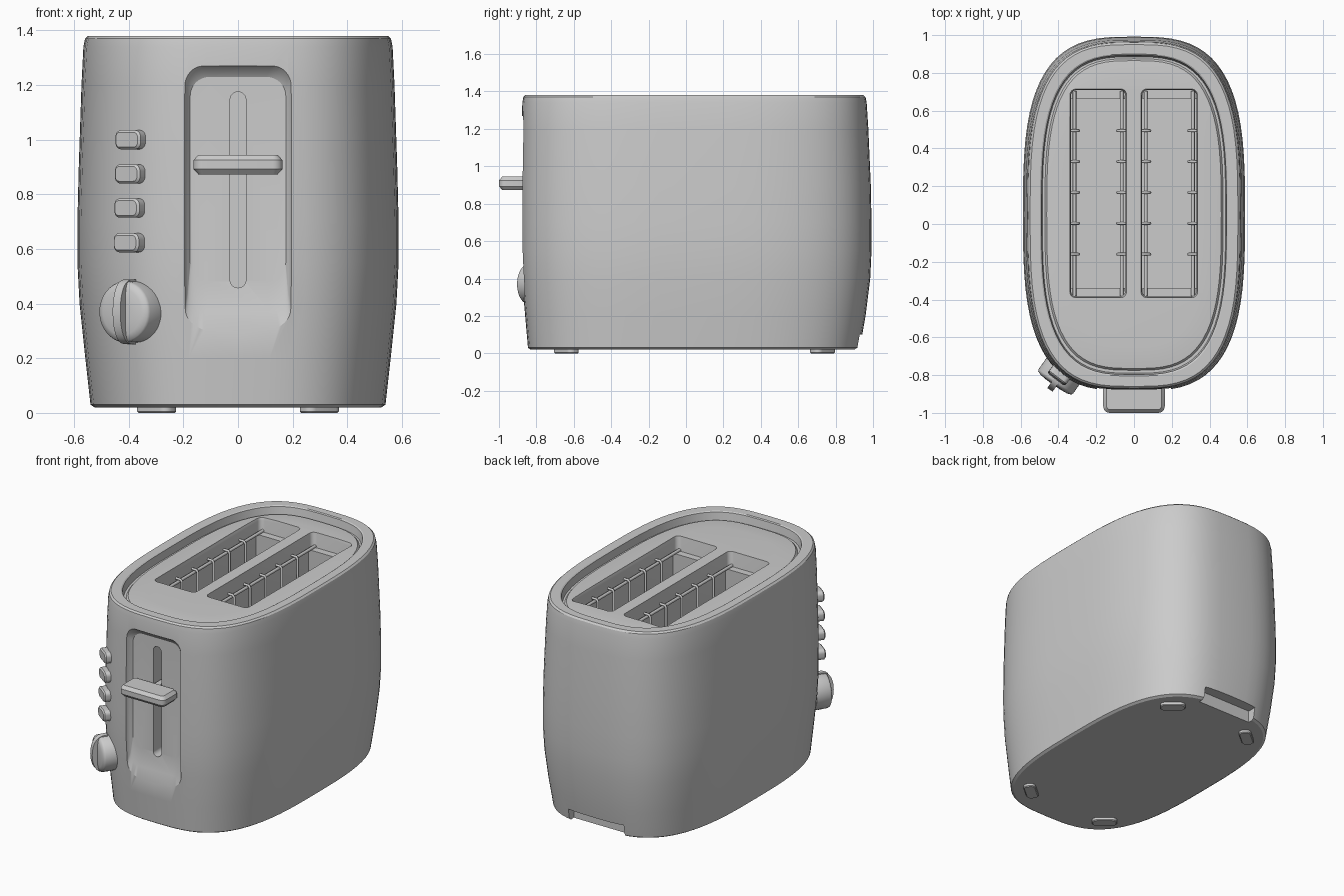
import bpy, bmesh, math
from mathutils import Matrix, Vector

if "Cube" in bpy.data.objects:
    bpy.data.objects.remove(bpy.data.objects["Cube"])

grey = bpy.data.materials.new("grey")
grey.diffuse_color = (0.6, 0.6, 0.6, 1)
grey.use_nodes = True
grey.node_tree.nodes["Principled BSDF"].inputs["Base Color"].default_value = grey.diffuse_color
N = 72


def finish(name, bm, angle=35):
    bmesh.ops.recalc_face_normals(bm, faces=bm.faces)
    me = bpy.data.meshes.new(name)
    bm.to_mesh(me)
    bm.free()
    ob = bpy.data.objects.new(name, me)
    bpy.context.collection.objects.link(ob)
    me.materials.append(grey)
    smooth(ob, angle)
    return ob


def smooth(ob, angle=35):
    bpy.ops.object.select_all(action='DESELECT')
    ob.select_set(True)
    bpy.context.view_layer.objects.active = ob
    bpy.ops.object.shade_smooth_by_angle(angle=math.radians(angle))


def loft(bm, rings):
    """Skin a stack of equal-length rings and cap both ends."""
    vs = [[bm.verts.new(p) for p in r] for r in rings]
    n = len(vs[0])
    for a, b in zip(vs, vs[1:]):
        for i in range(n):
            j = (i + 1) % n
            bm.faces.new((a[i], a[j], b[j], b[i]))
    bm.faces.new(vs[0][::-1])
    bm.faces.new(vs[-1])


def rounded_rect(u0, u1, v0, v1, r, seg=6):
    pts = []
    for k, (u, v) in enumerate([(u1 - r, v1 - r), (u0 + r, v1 - r), (u0 + r, v0 + r), (u1 - r, v0 + r)]):
        for s in range(seg + 1):
            t = math.pi / 2 * (k + s / seg)
            pts.append((u + r * math.cos(t), v + r * math.sin(t)))
    return pts


def oval(z, a, yf, yb, n=3.1):
    cy, b = (yf + yb) / 2, (yb - yf) / 2
    pw = lambda c: math.copysign(abs(c) ** (2 / n), c)
    return [(a * pw(math.cos(t)), cy + b * pw(math.sin(t)), z)
            for t in (2 * math.pi * i / N for i in range(N))]


def plate(name, w, h, r, levels, mat):
    """Rounded slab: levels are (depth, inset) along local z."""
    bm = bmesh.new()
    loft(bm, [[(u, v, d) for u, v in rounded_rect(-w / 2 + i, w / 2 - i, -h / 2 + i, h / 2 - i, r - i)]
              for d, i in levels])
    bm.transform(mat)
    return finish(name, bm)


def box(name, x0, x1, y0, y1, z0, z1):
    bm = bmesh.new()
    bmesh.ops.create_cube(bm, size=1, matrix=Matrix.Translation(((x0 + x1) / 2, (y0 + y1) / 2, (z0 + z1) / 2))
                          @ Matrix.Diagonal((x1 - x0, y1 - y0, z1 - z0, 1)))
    return finish(name, bm)


def tube(name, pts, r):
    cu = bpy.data.curves.new(name, 'CURVE')
    cu.dimensions = '3D'
    cu.bevel_depth, cu.bevel_resolution, cu.use_fill_caps = r, 2, True
    sp = cu.splines.new('POLY')
    sp.points.add(len(pts) - 1)
    for p, q in zip(sp.points, pts):
        p.co = (*q, 1)
    cu.materials.append(grey)
    ob = bpy.data.objects.new(name, cu)
    bpy.context.collection.objects.link(ob)


# Body shell with rim, groove and slightly domed top panel
levels = [(.02, .525, -.83, .915), (.03, .54, -.845, .93), (.2, .559, -.86, .96), (.4, .58, -.877, .985),
          (.55, .588, -.884, .992), (.7, .588, -.885, .992), (.9, .583, -.885, .988), (1.2, .573, -.88, .975),
          (1.34, .566, -.875, .966), (1.37, .56, -.87, .96), (1.38, .55, -.86, .95), (1.38, .498, -.805, .9),
          (1.375, .49, -.798, .893), (1.325, .485, -.79, .885), (1.325, .472, -.775, .875), (1.338, .462, -.765, .865),
          (1.343, .42, -.72, .82), (1.346, .36, -.65, .76)]
bm = bmesh.new()
loft(bm, [oval(*l) for l in levels])
body = finish("body", bm)

# Cutters: front recess, lever slot, bread slots, cord notch
cutters = []
bm = bmesh.new()
loft(bm, [[(u, y, v) for u, v in rounded_rect(-w, w, z0, z1, .07, 8)]
          for y, w, z0, z1 in [(-1.05, .197, .285, 1.27), (-.872, .196, .285, 1.27),
                               (-.845, .185, .37, 1.25), (-.832, .175, .48, 1.23)]])
cutters.append(finish("recess_cutter", bm))
bm = bmesh.new()
loft(bm, [[(u, y, v) for u, v in rounded_rect(-.029, .029, .458, 1.175, .0285)] for y in (-1, -.74)])
cutters.append(finish("lever_slot_cutter", bm))
for cx in (-.19, .187):
    bm = bmesh.new()
    loft(bm, [[(u, v, z) for u, v in rounded_rect(cx - w, cx + w, -.385 + .145 - w, .71 - .145 + w, .03)]
              for z, w in [(.3, .144), (1.325, .144), (1.345, .15), (1.5, .15)]])
    cutters.append(finish("bread_slot_cutter", bm))
cutters.append(box("notch_cutter", -.2, .2, .87, 1.2, -.1, .1))
for c in cutters:
    m = body.modifiers.new("cut", 'BOOLEAN')
    m.operation, m.solver, m.object = 'DIFFERENCE', 'EXACT', c
    bpy.context.view_layer.objects.active = body
    bpy.ops.object.modifier_apply(modifier=m.name)
for c in cutters:
    bpy.data.objects.remove(c)
smooth(body, 30)

# Bread guides: rods, upright wires and end ledges in each slot
for cx in (-.19, .187):
    for s in (-1, 1):
        x = cx + s * .125
        tube("guide_rod", [(x, -.38, 1.26), (x, .705, 1.26)], .01)
        for k in range(5):
            y = -.16 + .1635 * k
            tube("guide_wire", [(cx + s * .145, y, 1.275), (cx + s * .112, y, 1.275),
                                (cx + s * .103, y, 1.262), (cx + s * .103, y, .32)], .008)
    box("slot_ledge", cx - .143, cx + .143, .662, .709, 1.1, 1.25)
    box("slot_ledge", cx - .143, cx + .143, -.384, -.338, 1.1, 1.25)

# Lever handle and its stem
up = Matrix.Translation((0, -.92, .909))
plate("lever", .326, .16, .035, [(-.036, .018), (-.016, 0), (.016, 0), (.036, .018)], up)
box("lever_stem", -.02, .02, -.9, -.74, .89, .93)


def facing(x, y, z, deg):
    """Local z points outward, turned from the front toward the left."""
    a = math.radians(deg)
    n = Vector((-math.sin(a), -math.cos(a), 0))
    up = Vector((0, 0, 1))
    m = Matrix((up.cross(n), up, n)).transposed().to_4x4()
    return Matrix.Translation((x, y, z)) @ m


# Push buttons
for k, z in enumerate((1.0, .875, .75, .623)):
    plate("button", .115, .07, .025, [(-.06, 0), (.018, 0), (.026, .008)],
          facing(-.392 - .002 * k, -.797 - .002 * k, z, 37))

# Timer knob with a vertical grip bar
knob = facing(-.422, -.845, .37, 35)
bm = bmesh.new()
loft(bm, [[(r * math.cos(t), r * math.sin(t), d) for t in (math.tau * i / 40 for i in range(40))]
          for d, r in [(-.1, .112), (-.015, .112), (-.004, .107), (.004, .085), (.008, .04)]])
bm.transform(knob)
finish("knob", bm, 50)
bm = bmesh.new()
loft(bm, [[(x, .119 * math.cos(t), -.06 + .1 * math.sin(t) ** .6)
           for t in (math.pi * i / 20 for i in range(1, 20))]
          + [(x, -.119, -.06), (x, .119, -.06)] for x in (-.017, .017)])
bm.transform(knob)
finish("knob_grip", bm)

# Feet, turned to follow the corners
for sx in (-1, 1):
    for y, s in ((-.64, 1), (.73, -1)):
        m = Matrix.Translation((sx * .298, y, 0)) @ Matrix.Rotation(math.radians(40) * sx * s, 4, 'Z')
        plate("foot", .155, .075, .03, [(0, .005), (.005, 0), (.03, 0)], m)
